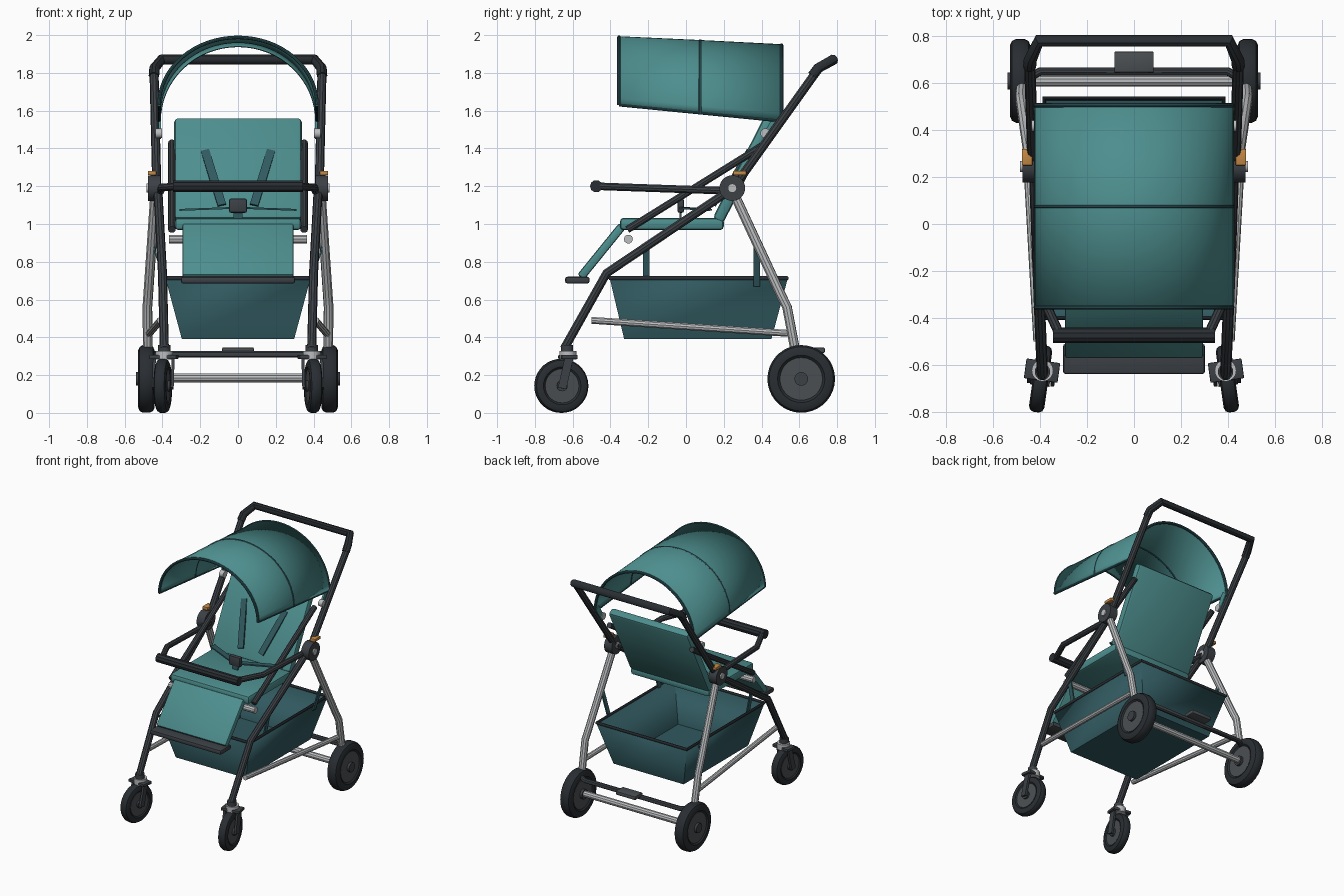
import bpy, bmesh, math
from mathutils import Vector, Matrix

if "Cube" in bpy.data.objects:
    bpy.data.objects.remove(bpy.data.objects["Cube"])


def mat(name, r, g, b):
    m = bpy.data.materials.new(name)
    m.diffuse_color = (r, g, b, 1)
    m.use_nodes = True
    m.node_tree.nodes["Principled BSDF"].inputs["Base Color"].default_value = m.diffuse_color
    return m


TEAL = mat("teal_fabric", 0.075, 0.27, 0.27)
DEEP = mat("dark_teal_fabric", 0.03, 0.1, 0.115)
FRAME = mat("dark_frame", 0.045, 0.052, 0.06)
BLACK = mat("rubber", 0.022, 0.027, 0.032)
GREY = mat("hub_grey", 0.07, 0.078, 0.085)
SILVER = mat("silver", 0.5, 0.51, 0.52)
ORANGE = mat("orange", 0.56, 0.25, 0.06)


def finish(ob, m):
    ob.data.materials.clear()
    ob.data.materials.append(m)
    bpy.ops.object.select_all(action='DESELECT')
    ob.select_set(True)
    bpy.context.view_layer.objects.active = ob
    bpy.ops.object.shade_smooth_by_angle(angle=math.radians(35))
    return ob


def from_bm(name, bm, m):
    bmesh.ops.recalc_face_normals(bm, faces=bm.faces[:])
    me = bpy.data.meshes.new(name)
    bm.to_mesh(me)
    bm.free()
    ob = bpy.data.objects.new(name, me)
    bpy.context.collection.objects.link(ob)
    return finish(ob, m)


def tube(name, pts, r, m, cyclic=False):
    cu = bpy.data.curves.new(name, 'CURVE')
    cu.dimensions = '3D'
    cu.bevel_depth, cu.bevel_resolution, cu.use_fill_caps = r, 3, True
    sp = cu.splines.new('POLY')
    sp.points.add(len(pts) - 1)
    for p, co in zip(sp.points, pts):
        p.co = (*co, 1)
    sp.use_cyclic_u = cyclic
    ob = bpy.data.objects.new(name, cu)
    bpy.context.collection.objects.link(ob)
    bpy.ops.object.select_all(action='DESELECT')
    ob.select_set(True)
    bpy.context.view_layer.objects.active = ob
    bpy.ops.object.convert(target='MESH')
    return finish(bpy.context.object, m)


def box(name, loc, size, m, rot=(0, 0, 0), bevel=0.008):
    bm = bmesh.new()
    bmesh.ops.create_cube(bm, size=1, matrix=Matrix.Diagonal((*size, 1)))
    if bevel:
        bmesh.ops.bevel(bm, geom=bm.edges[:], offset=bevel, segments=2, affect='EDGES', profile=0.5)
    ob = from_bm(name, bm, m)
    ob.location, ob.rotation_euler = loc, rot
    return ob


def strap(name, p, q, side, w, t, m):
    p, q = Vector(p), Vector(q)
    z = (q - p).normalized()
    y = z.cross(Vector(side)).normalized()
    x = y.cross(z)
    ob = box(name, (0, 0, 0), (w, t, (q - p).length), m, bevel=0)
    ob.matrix_world = Matrix.Translation((p + q) / 2) @ Matrix((x, y, z)).transposed().to_4x4()
    return ob


def lathe(name, profile, loc, m, rot=(0, 0, 0), n=36):
    # profile of (x along axis, radius), spun round the x axis
    bm = bmesh.new()
    vs = [bm.verts.new((x, 0, r)) for x, r in profile]
    es = [bm.edges.new(e) for e in zip(vs, vs[1:])]
    bmesh.ops.spin(bm, geom=vs + es, cent=(0, 0, 0), axis=(1, 0, 0), angle=math.tau, steps=n)
    bmesh.ops.remove_doubles(bm, verts=bm.verts[:], dist=1e-4)
    ob = from_bm(name, bm, m)
    ob.location, ob.rotation_euler = loc, rot
    return ob


def disc(name, loc, r, h, m, rot=(0, 0, 0), n=28):
    return lathe(name, [(-h/2, 0), (-h/2, r), (h/2, r), (h/2, 0)], loc, m, rot, n)


def wheel(name, loc, r, w, rot=0):
    h = w / 2
    half = [(h*.7, r*.62), (h, r*.7), (h, r*.84), (h*.8, r*.95), (h*.4, r)]
    lathe(name + "_tyre", [(-x, y) for x, y in half] + half[::-1] + [(-h*.7, r*.62)], loc, BLACK, (0, 0, rot))
    disc(name + "_rim", loc, r*.63, w*.84, GREY, (0, 0, rot))
    disc(name + "_cap", loc, r*.2, w*1.25, FRAME, (0, 0, rot))


UP = (0, math.pi/2, 0)   # turns a disc's axis to vertical

for s, side in ((-1, "left"), (1, "right")):
    def P(x, y, z):
        return (s*x, y, z)
    # frame tubes
    tube(side + "_front_leg", [P(.39, -.645, .34), P(.40, -.42, .74), P(.425, .25, 1.19)], .024, FRAME)
    tube(side + "_push_tube", [P(.43, .25, 1.19), P(.445, .70, 1.82)], .024, FRAME)
    tube(side + "_rear_leg", [P(.438, .25, 1.17), P(.475, .5, .63), P(.48, .535, .56), P(.475, .605, .19)], .026, SILVER)
    tube(side + "_seat_tube", [P(.35, -.31, .97), P(.35, .43, 1.43)], .02, FRAME)
    tube(side + "_lower_rail", [P(.41, -.5, .49), P(.47, .56, .42)], .019, SILVER)
    # folding hub and latch
    disc(side + "_hub", P(.443, .245, 1.19), .068, .065, FRAME)
    disc(side + "_hub_bolt", P(.445, .245, 1.19), .024, .08, SILVER, n=16)
    box(side + "_latch", P(.455, .285, 1.27), (.045, .07, .022), ORANGE, bevel=.004)
    box(side + "_latch_stem", P(.45, .265, 1.245), (.025, .03, .04), FRAME, bevel=.003)
    # canopy clamp
    disc(side + "_canopy_clamp", P(.42, .42, 1.48), .026, .035, SILVER, n=16)
    strap(side + "_canopy_mount", P(.415, .42, 1.46), P(.415, .49, 1.57), (0, 1, 0), .04, .014, TEAL)
    # bumper arm
    tube(side + "_bumper_arm", [P(.41, .24, 1.175), P(.405, -.28, 1.193), P(.315, -.475, 1.2)], .021, FRAME)
    # wheels and caster
    wheel(side + "_rear_wheel", P(.485, .61, .18), .179, .088)
    toe = s * math.radians(8)
    wheel(side + "_front_wheel", P(.398, -.66, .143), .143, .066, toe)
    disc(side + "_caster_collar", P(.39, -.625, .305), .046, .045, SILVER, UP)
    disc(side + "_caster_cap", P(.39, -.63, .34), .033, .04, FRAME, UP)
    box(side + "_fork_crown", P(.392, -.625, .296), (.145, .085, .022), FRAME, (0, 0, toe), .005)
    for k in (-1, 1):
        o = Vector((k*.05*math.cos(toe), k*.05*math.sin(toe), 0))
        strap(side + "_fork_blade", Vector(P(.393, -.625, .295)) + o, Vector(P(.398, -.663, .13)) + o,
              (0, 1, 0), .045, .016, FRAME)
    # basket hangers
    strap(side + "_front_hanger", P(.375, -.21, .70), P(.41, -.21, .89), (0, 1, 0), .034, .01, DEEP)
    strap(side + "_rear_hanger", P(.38, .375, .67), P(.45, .375, .89), (0, 1, 0), .034, .01, DEEP)
    # harness straps
    strap(side + "_shoulder_strap", P(.175, .325, 1.39), P(.085, .155, 1.10), (1, 0, 0), .045, .012, DEEP)
    strap(side + "_lap_strap", P(.30, .12, 1.075), P(.03, -.02, 1.085), (0, 1, 0), .04, .01, DEEP)

# push handle and bumper pad
tube("push_handle", [(-.445, .67, 1.785), (-.442, .70, 1.825), (-.405, .78, 1.87), (.405, .78, 1.87),
                     (.442, .70, 1.825), (.445, .67, 1.785)], .028, BLACK)
tube("bumper_pad", [(-.345, -.475, 1.2), (.345, -.475, 1.2)], .033, BLACK)

# cross bars, axle and brake
tube("seat_cross_bar", [(-.365, -.305, .92), (.365, -.305, .92)], .024, SILVER)
tube("rear_axle", [(-.48, .61, .185), (.48, .61, .185)], .024, SILVER)
tube("brake_bar", [(-.47, .61, .31), (-.40, .65, .31), (.40, .65, .31), (.47, .61, .31)], .018, FRAME)
box("brake_pedal", (0, .69, .332), (.168, .09, .028), GREY, bevel=.006)

# seat, backrest, leg rest
box("seat", (0, -.075, 1.0), (.67, .55, .065), TEAL, bevel=.02)
box("backrest", (0, .305, 1.285), (.675, .062, .6), TEAL, (-math.atan2(.27, .53), 0, 0), .02)
box("leg_rest", (0, -.447, .855), (.59, .045, .35), TEAL, (-math.atan2(.215, .265), 0, 0), .012)
box("foot_bar", (0, -.575, .703), (.605, .13, .036), FRAME, bevel=.012)
box("buckle", (0, -.028, 1.097), (.095, .035, .075), FRAME, bevel=.01)
strap("crotch_strap", (0, -.03, 1.02), (0, -.028, 1.08), (1, 0, 0), .045, .012, DEEP)


# basket with rim
def ring(x, y0, y1, z):
    return [(-x, y0, z), (x, y0, z), (x, y1, z), (-x, y1, z)]


bm = bmesh.new()
lo = [bm.verts.new(p) for p in ring(.295, -.325, .45, .395)]
hi = [bm.verts.new(p) for p in ring(.38, -.40, .535, .712)]
bm.faces.new(lo)
for i in range(4):
    j = (i + 1) % 4
    bm.faces.new((lo[i], lo[j], hi[j], hi[i]))
basket = from_bm("basket", bm, DEEP)
mod = basket.modifiers.new("thickness", 'SOLIDIFY')
mod.thickness, mod.offset = .01, 0
tube("basket_rim", ring(.382, -.402, .535, .713), .011, BLACK, True)

# canopy shell and bows
N = 32
bows = [[(.418*math.cos(math.pi*i/N), y, zb + h*math.sin(math.pi*i/N)) for i in range(N + 1)]
        for y, zb, h in ((-.355, 1.63, .358), (.075, 1.588, .38), (.505, 1.545, .401))]
bm = bmesh.new()
rows = [[bm.verts.new(p) for p in b] for b in bows]
for a, b in zip(rows, rows[1:]):
    for i in range(N):
        bm.faces.new((a[i], a[i+1], b[i+1], b[i]))
canopy = from_bm("canopy", bm, TEAL)
mod = canopy.modifiers.new("thickness", 'SOLIDIFY')
mod.thickness, mod.offset = .012, 0
for name, b in zip(("front", "middle", "rear"), bows):
    tube(name + "_canopy_bow", b, .010, DEEP)
for s in (-1, 1):
    tube("canopy_hem", [(s*.418, -.355, 1.63), (s*.418, .505, 1.545)], .008, DEEP)
